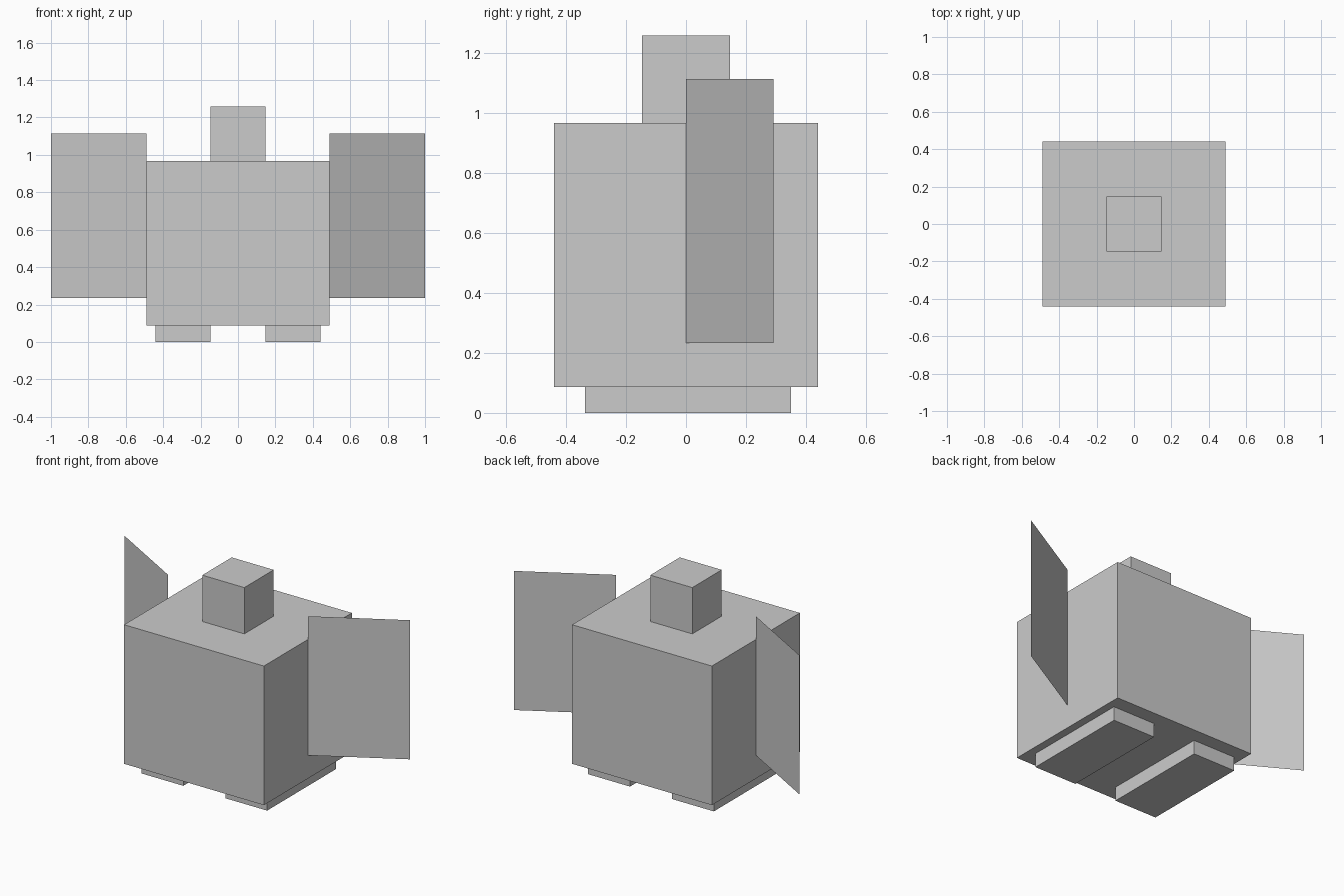
import bpy

if "Cube" in bpy.data.objects:
    bpy.data.objects.remove(bpy.data.objects["Cube"])


def box(name, x, y, z):
    """Axis-aligned box from (min, max) ranges."""
    spans = (x, y, z)
    bpy.ops.mesh.primitive_cube_add(size=1, location=[(a + b) / 2 for a, b in spans])
    obj = bpy.context.object
    obj.name = name
    obj.scale = [b - a for a, b in spans]
    bpy.ops.object.transform_apply(location=False, rotation=False, scale=True)
    return obj


def wing(name, side):
    """Thin upright panel swept back from the middle of the body's side."""
    root, tip = (side * 0.489, 0.0), (side * 1.0, 0.292)
    low, high = 0.234, 1.114
    mesh = bpy.data.meshes.new(name)
    verts = [(*root, low), (*tip, low), (*tip, high), (*root, high)]
    mesh.from_pydata(verts, [], [(0, 1, 2, 3) if side > 0 else (3, 2, 1, 0)])
    obj = bpy.data.objects.new(name, mesh)
    bpy.context.collection.objects.link(obj)
    return obj


# Body and head
box("body", (-0.489, 0.489), (-0.44, 0.44), (0.087, 0.967))
box("head", (-0.147, 0.147), (-0.147, 0.147), (0.967, 1.26))

# Feet and wings on both sides
for label, side in (("left", -1), ("right", 1)):
    inner, outer = sorted((side * 0.147, side * 0.44))
    box(label + "_foot", (inner, outer), (-0.337, 0.35), (0.0, 0.087))
    wing(label + "_wing", side)
